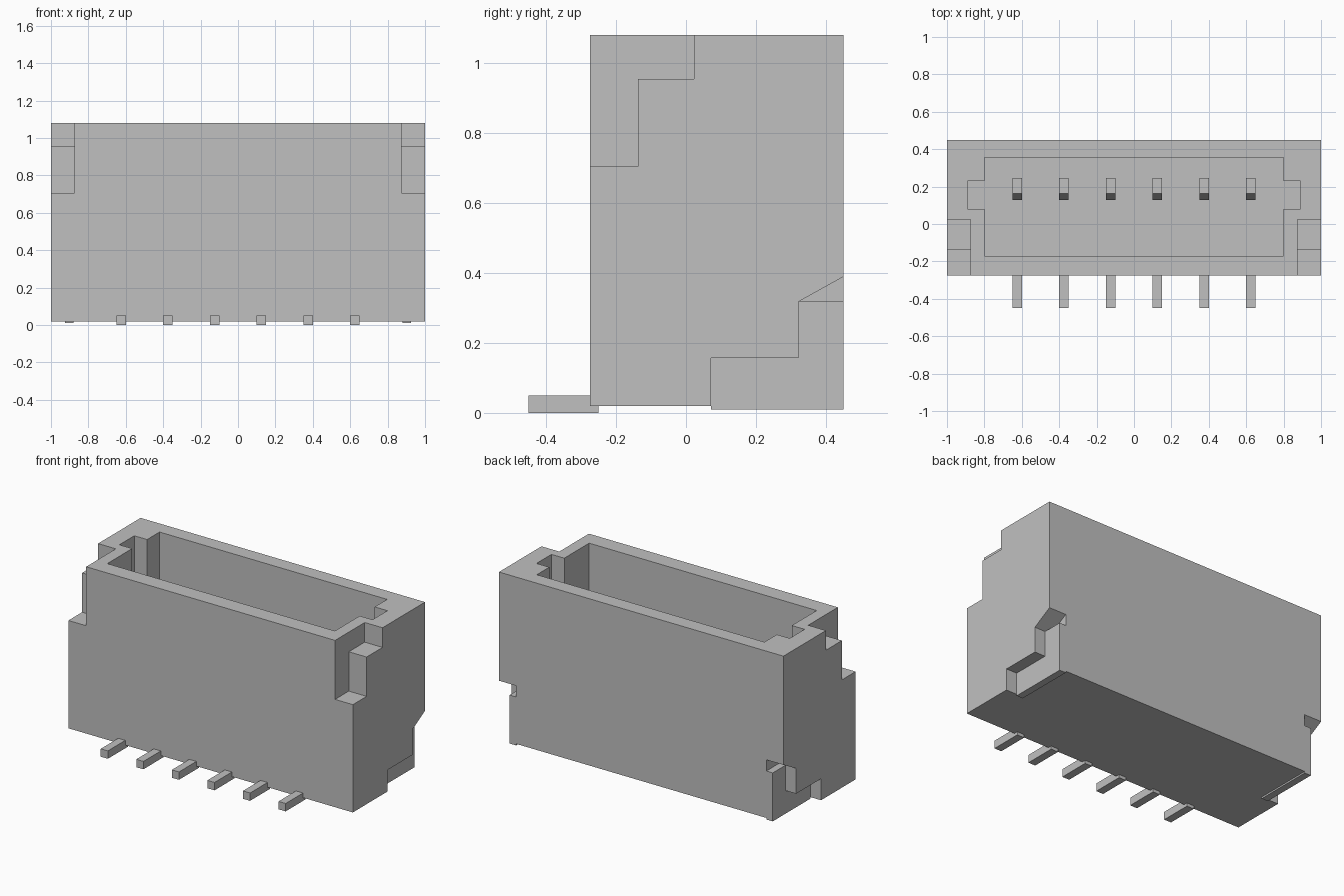
import bpy, bmesh

if "Cube" in bpy.data.objects:
    bpy.data.objects.remove(bpy.data.objects["Cube"], do_unlink=True)

# Single flat grey
grey = bpy.data.materials.new("light_grey")
grey.use_nodes = True
colour = (0.53, 0.53, 0.53, 1)
grey.diffuse_color = colour
grey.node_tree.nodes["Principled BSDF"].inputs["Base Color"].default_value = colour


def prism(name, outline, axis, lo, hi):
    """Extrude a 2D outline along x (outline in y, z) or z (outline in x, y)."""
    bm = bmesh.new()
    place = (lambda p: (lo, *p)) if axis == "x" else (lambda p: (*p, lo))
    face = bm.faces.new([bm.verts.new(place(p)) for p in outline])
    top = bmesh.ops.extrude_face_region(bm, geom=[face])["geom"]
    move = (hi - lo, 0, 0) if axis == "x" else (0, 0, hi - lo)
    bmesh.ops.translate(bm, vec=move,
                        verts=[v for v in top if isinstance(v, bmesh.types.BMVert)])
    bmesh.ops.recalc_face_normals(bm, faces=bm.faces[:])
    mesh = bpy.data.meshes.new(name)
    bm.to_mesh(mesh)
    bm.free()
    mesh.materials.append(grey)
    obj = bpy.data.objects.new(name, mesh)
    bpy.context.collection.objects.link(obj)
    return obj


def rect(a0, a1, b0, b1):
    return [(a0, b0), (a1, b0), (a1, b1), (a0, b1)]


def cut(target, cutter):
    mod = target.modifiers.new("cut", "BOOLEAN")
    mod.operation, mod.solver, mod.object = "DIFFERENCE", "EXACT", cutter
    bpy.context.view_layer.objects.active = target
    bpy.ops.object.modifier_apply(modifier=mod.name)
    bpy.data.objects.remove(cutter, do_unlink=True)


FLOOR = 0.27
housing = prism("housing", rect(-1, 1, -0.275, 0.45), "z", 0.02, 1.08)

# Open cavity with a keying slot in each end wall
half = [(0.8, -0.17), (0.8, 0.08), (0.89, 0.08), (0.89, 0.23), (0.8, 0.23), (0.8, 0.355)]
cavity = half + [(-x, y) for x, y in reversed(half)]
cut(housing, prism("cavity_cutter", cavity, "z", FLOOR, 1.3))

# Stepped upper front corners and tab recesses at the lower back corners
upper_step = [(-0.4, 0.705), (-0.137, 0.705), (-0.137, 0.955),
              (0.023, 0.955), (0.023, 1.2), (-0.4, 1.2)]
recess = [(0.072, -0.1), (0.072, 0.157), (0.322, 0.157), (0.322, 0.318),
          (0.55, 0.445), (0.55, -0.1)]
tab = [(0.072, 0.01), (0.072, 0.157), (0.322, 0.157), (0.322, 0.318),
       (0.45, 0.318), (0.45, 0.01)]
for side, s in (("left", 1), ("right", -1)):
    cut(housing, prism("step_cutter", upper_step, "x", s * 0.875, s * 1.1))
    cut(housing, prism("recess_cutter", recess, "x", s * 0.88, s * 1.1))
    prism(side + "_solder_tab", tab, "x", s * 0.88, s * 0.925)

# Six contacts: chamfered pin inside the cavity and solder lead at the front
pin = [(0.127, FLOOR - 0.02), (0.127, 0.7), (0.162, 0.8), (0.245, 0.8), (0.245, FLOOR - 0.02)]
for i in range(6):
    x = -0.625 + 0.25 * i
    prism(f"contact_pin_{i + 1}", pin, "x", x - 0.025, x + 0.025)
    prism(f"solder_lead_{i + 1}", rect(-0.45, -0.25, 0, 0.05), "x", x - 0.025, x + 0.025)
